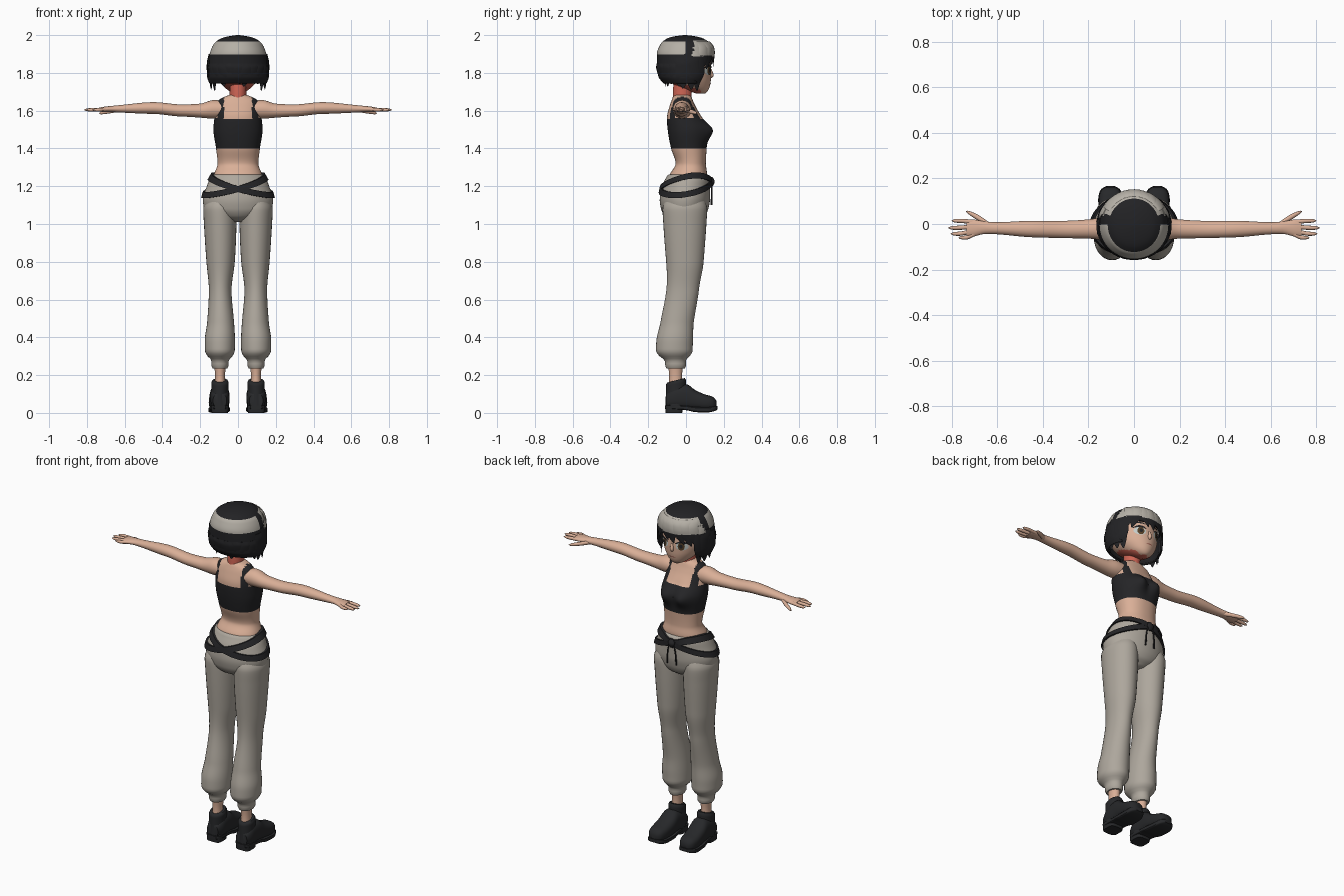
import bpy, bmesh
from math import sin, cos, pi, exp, sqrt
from mathutils import Vector

old = bpy.data.objects.get("Cube")
if old:
    bpy.data.objects.remove(old, do_unlink=True)

def material(name, *rgb):
    m = bpy.data.materials.new(name)
    m.use_nodes = True
    m.diffuse_color = (*rgb, 1)
    m.node_tree.nodes["Principled BSDF"].inputs["Base Color"].default_value = (*rgb, 1)
    return m

SKIN = material("skin", 0.70, 0.43, 0.31)
FLUSH = material("flushed skin", 0.62, 0.13, 0.09)
CLOTH = material("black cloth", 0.018, 0.018, 0.02)
HAIR = material("black hair", 0.016, 0.016, 0.018)
STREAK = material("pale hair streak", 0.46, 0.43, 0.38)
PANTS = material("warm grey trousers", 0.42, 0.385, 0.335)
BOOT = material("boot leather", 0.02, 0.021, 0.023)
WHITE = material("eye white", 0.55, 0.6, 0.58)
IRIS = material("brown iris", 0.09, 0.05, 0.02)
LIP = material("lip", 0.35, 0.12, 0.09)

def sample(rings, t):
    """Monotone cubic interpolation of a ring table at position t."""
    t = min(max(t, rings[0][0]), rings[-1][0])
    k = max(i for i in range(len(rings) - 1) if rings[i][0] <= t)
    h = rings[k + 1][0] - rings[k][0]
    u = (t - rings[k][0]) / h
    def secant(i, c):
        i = min(max(i, 0), len(rings) - 2)
        return (rings[i + 1][c] - rings[i][c]) / (rings[i + 1][0] - rings[i][0])
    def slope(i, c):
        a, b = secant(i - 1, c), secant(i, c)
        return 2 * a * b / (a + b) if a * b > 0 else 0
    return [(2*u**3 - 3*u*u + 1) * rings[k][c] + (3*u*u - 2*u**3) * rings[k + 1][c]
            + h * ((u**3 - 2*u*u + u) * slope(k, c) + (u**3 - u*u) * slope(k + 1, c)) for c in range(1, 5)]

def finish(name, bm, mats, rule=None, mirror=False, solid=0, angle=0.9):
    bmesh.ops.recalc_face_normals(bm, faces=bm.faces)
    for f in bm.faces:
        f.material_index = rule(f.calc_center_median(), f.normal) if rule else 0
    me = bpy.data.meshes.new(name)
    bm.to_mesh(me)
    bm.free()
    ob = bpy.data.objects.new(name, me)
    bpy.context.scene.collection.objects.link(ob)
    for m in mats:
        me.materials.append(m)
    if solid:
        mod = ob.modifiers.new("thickness", "SOLIDIFY")
        mod.thickness, mod.offset = solid, -1
    if mirror:
        ob.modifiers.new("mirror", "MIRROR")
    bpy.ops.object.select_all(action="DESELECT")
    ob.select_set(True)
    bpy.context.view_layer.objects.active = ob
    bpy.ops.object.shade_smooth_by_angle(angle=angle)

def bridge(bm, loops, ends):
    """Join vertex loops with quads and fill the chosen end loops."""
    for a, b in zip(loops, loops[1:]):
        for i in range(len(a)):
            bm.faces.new((a[i - 1], a[i], b[i], b[i - 1]))
    for e in ends:
        bm.faces.new(loops[e])

def loft(name, rings, mats, axis="z", steps=30, n=32, p=2.0, warp=None, drop=None, **kw):
    """Rings are (position on axis, two centre coordinates, two radii)."""
    bm, loops = bmesh.new(), []
    for s in range(steps + 1):
        t = rings[0][0] + (rings[-1][0] - rings[0][0]) * s / steps
        c1, c2, r1, r2 = sample(rings, t)
        loop = []
        for i in range(n):
            c, d = cos(2 * pi * i / n), sin(2 * pi * i / n)
            a = c1 + r1 * abs(c) ** (2 / p) * (1 if c > 0 else -1)
            b = c2 + r2 * abs(d) ** (2 / p) * (1 if d > 0 else -1)
            v = Vector({"z": (a, b, t), "y": (a, t, b), "x": (t, a, b)}[axis])
            loop.append(bm.verts.new(warp(v) if warp else v))
        loops.append(loop)
    bridge(bm, loops, (0, -1))
    if drop:
        bmesh.ops.delete(bm, geom=[f for f in bm.faces if drop(f, f.calc_center_median())], context="FACES")
    finish(name, bm, mats, **kw)

# Torso with crop top: bust by warp, neckline and armholes by rule
def bust(v):
    if v.y > 0:
        v.y += 0.035 * exp(-((abs(v.x) - 0.055) / 0.045) ** 2 - ((v.z - 1.495) / 0.05) ** 2)
    return v

def top_rule(c, n):
    edge = 1.555 if abs(c.x) < 0.075 else 1.70 if abs(c.x) < 0.108 else 1.56
    return 1 if 1.40 < c.z < edge else 0

TORSO = [(1.20, 0, 0, .14, .10), (1.26, 0, .012, .128, .098), (1.32, 0, .025, .108, .08),
         (1.40, 0, .015, .116, .094), (1.5, 0, .008, .13, .105), (1.57, 0, -.01, .124, .09), (1.62, 0, -.018, .118, .07),
         (1.65, 0, -.02, .108, .058), (1.67, 0, -.02, .08, .05), (1.685, 0, -.02, .04, .04)]
loft("torso_and_crop_top", TORSO, [SKIN, CLOTH], steps=90, n=72, p=2.2, warp=bust, rule=top_rule)
loft("neck", [(1.63, 0, -.02, .055, .052), (1.68, 0, -.02, .044, .05), (1.78, 0, -.012, .043, .05)], [FLUSH], steps=10)

# Arms and hands
loft("arms", [(.07, -.02, 1.607, .05, .045), (.13, -.02, 1.607, .05, .049), (.2, -.022, 1.6, .042, .037),
              (.3, -.024, 1.601, .038, .032), (.45, -.022, 1.614, .036, .031), (.62, -.018, 1.61, .026, .02),
              (.66, -.016, 1.609, .028, .017), (.71, -.018, 1.607, .038, .014), (.735, -.02, 1.606, .034, .01)],
     [SKIN], axis="x", steps=40, n=24, mirror=True)
for finger, y0, y1, tip in (("index", .008, .014, .8), ("middle", -.011, -.017, .815),
                            ("ring", -.029, -.043, .805), ("little", -.044, -.06, .77)):
    loft(finger + "_fingers", [(.7, y0, 1.607, .010, .010), (tip - .03, y1, 1.605, .009, .009),
                               (tip - .008, y1, 1.604, .006, .006), (tip, y1, 1.604, .001, .001)],
         [SKIN], axis="x", steps=10, n=10, mirror=True)
loft("thumbs", [(.635, -.005, 1.605, .012, .012), (.68, .025, 1.596, .013, .011), (.725, .05, 1.588, .008, .008),
                (.737, .056, 1.586, .001, .001)], [SKIN], axis="x", steps=12, n=10, mirror=True)

# Trousers: hips, legs, gathered cuffs, with bare ankles below
HIPS = [(1.01, 0, .0, .05, .06), (1.04, 0, -.005, .13, .105), (1.08, 0, -.007, .178, .125), (1.13, 0, -.006, .186, .133),
        (1.2, 0, 0, .165, .128), (1.255, 0, .012, .14, .112), (1.262, 0, .012, .132, .104)]
loft("trouser_hips", HIPS, [PANTS], steps=36, n=48)
loft("trouser_legs", [(.235, .095, -.055, .038, .048), (.245, .095, -.055, .045, .054), (.28, .095, -.057, .046, .056),
                      (.295, .095, -.06, .062, .075), (.33, .096, -.062, .079, .097), (.38, .096, -.06, .08, .097),
                      (.48, .092, -.047, .071, .088), (.65, .094, -.018, .06, .086), (.8, .092, -.006, .075, .099),
                      (1., .094, -.006, .086, .114), (1.08, .096, -.006, .088, .118), (1.14, .09, -.004, .07, .1)],
     [PANTS], steps=70, mirror=True)
loft("ankles", [(.12, .095, -.055, .03, .038), (.19, .095, -.055, .026, .034), (.26, .095, -.055, .032, .04)],
     [SKIN], steps=8, n=20, mirror=True)

# Two tilted straps that cross at the back and meet in front
for name, tilt in (("hip_strap_rising", 0.048), ("hip_strap_falling", -0.048)):
    bm, loops = bmesh.new(), []
    for i in range(64):
        a, loop = 2 * pi * i / 64, []
        for dr, dz in ((-.008, -.016), (.01, -.016), (.01, .016), (-.008, .016)):
            z = 1.205 + tilt * cos(a) + 0.02 * sin(a) + dz
            cx, cy, rx, ry = sample(HIPS, z)
            loop.append(bm.verts.new((cx + (rx + dr) * cos(a), cy + (ry + dr) * sin(a), z)))
        loops.append(loop)
    bridge(bm, loops + loops[:1], ())
    finish(name, bm, [CLOTH], angle=0.6)
loft("strap_knot", [(1.2, 0, .136, .01, .006), (1.225, 0, .138, .022, .014), (1.25, 0, .134, .01, .006)],
     [CLOTH], steps=8, n=12)
loft("drawstrings", [(1.1, .03, .134, .005, .005), (1.17, .026, .137, .004, .004), (1.23, .01, .138, .004, .004)],
     [CLOTH], steps=8, n=8, mirror=True)

# Boots: slanted shaft, foot, sole and heel block
loft("boot_shafts", [(.03, .096, -.05, .048, .058), (.1, .096, -.052, .044, .055), (.165, .095, -.053, .046, .053),
                     (.172, .095, -.053, .04, .046)], [BOOT], steps=14, n=28, mirror=True,
     warp=lambda v: v + Vector((0, 0, 3.5 * (v.y + .055) * max(0, v.z - .1))))
loft("boot_feet", [(-.105, .096, .065, .036, .035), (-.06, .096, .08, .05, .06), (0, .097, .084, .052, .068),
                   (.05, .099, .068, .054, .052), (.1, .102, .056, .053, .042), (.145, .103, .05, .043, .034),
                   (.162, .103, .045, .022, .018)], [BOOT], axis="y", steps=24, n=28, p=2.6, mirror=True)
loft("boot_soles", [(-.112, .096, .03, .03, .009), (-.09, .096, .03, .046, .011), (0, .097, .026, .05, .012),
                    (.05, .099, .018, .056, .014), (.11, .102, .016, .055, .014), (.15, .103, .022, .044, .013),
                    (.166, .103, .027, .02, .01)], [BOOT], axis="y", steps=24, n=24, p=6, mirror=True, angle=0.6)
loft("boot_heels", [(0, .096, -.064, .044, .044), (.04, .096, -.062, .048, .048)], [BOOT],
     steps=2, n=24, p=4, mirror=True, angle=0.6)

# Head, with nose and painted features laid on the surface
HEAD = [(1.69, 0, .078, .018, .022), (1.7, 0, .07, .04, .042), (1.73, 0, .038, .078, .088), (1.77, 0, .012, .108, .12),
        (1.81, 0, 0, .122, .133), (1.88, 0, -.002, .128, .13), (1.96, 0, 0, .085, .09)]
loft("head", HEAD, [SKIN, FLUSH], n=48, steps=36, rule=lambda c, n: 1 if n.z < -.75 and c.y < .08 else 0)
loft("nose", [(1.772, 0, .128, .006, .006), (1.785, 0, .132, .011, .014), (1.82, 0, .128, .007, .008)],
     [SKIN], steps=8, n=12)
for name, mat, x, z, w, h, lift, bend in (
        ("eye_whites", WHITE, .056, 1.812, .03, .024, .003, 0), ("irises", IRIS, .054, 1.812, .017, .023, .005, 0),
        ("pupils", HAIR, .054, 1.813, .008, .012, .007, 0), ("upper_lashes", HAIR, .058, 1.838, .034, .006, .007, .012),
        ("eyebrows", HAIR, .056, 1.862, .03, .004, .004, .006), ("mouth", LIP, 0, 1.742, .02, .003, .004, 0)):
    bm, loops = bmesh.new(), []
    for r in (.25, .5, .75, 1):
        loop = []
        for i in range(20):
            a = 2 * pi * i / 20
            px, pz = x + w * r * cos(a), z + h * r * sin(a) - bend * (r * cos(a)) ** 2
            cx, cy, rx, ry = sample(HEAD, pz)
            loop.append(bm.verts.new((px, cy + ry * sqrt(1 - (px / rx) ** 2) + lift, pz)))
        loops.append(loop)
    bridge(bm, loops, (0,))
    finish(name, bm, [mat], mirror=x > 0)

# Bob haircut: cap with face opening, pale band by rule
CAP = [(1.745, 0, -.002, .152, .118), (1.78, 0, -.004, .163, .142), (1.83, 0, -.004, .161, .15), (1.9, 0, -.004, .15, .15),
       (1.95, 0, -.002, .13, .134), (1.98, 0, -.004, .095, .1), (1.993, 0, -.005, .055, .06), (2.0, 0, -.005, .008, .008)]

def band(c, n):
    return 1 if (c.y > .04 and 1.888 < c.z < 1.972) or (c.y < 0 and 1.9 < c.z < 1.965) else 0

loft("hair_cap", CAP, [HAIR, STREAK], steps=60, n=72, rule=band, solid=.012,
     drop=lambda f, c: c.z < 1.87 and (c.y > 0.055 or len(f.verts) > 4))

def lock(name, a0, a1, z0, z1, width, out):
    """Flat tapering strand over the cap, from angle a0 at z0 to a1 at z1."""
    bm, loops = bmesh.new(), []
    for u in [s / 16 for s in range(17)]:
        a, z = a0 + (a1 - a0) * u * u, z0 + (z1 - z0) * u
        cx, cy, rx, ry = sample(CAP, z)
        side, radial = Vector((cos(a), -sin(a), 0)), Vector((sin(a), cos(a), 0))
        mid = Vector((rx * sin(a), cy + ry * cos(a), z)) + radial * (out - .006 * u)
        w, t = width * min(1, (1.02 - u) * 2.2) ** .8, .009 * min(1.05 - u, .2 + 4 * u)
        loops.append([bm.verts.new(mid + side * w * cos(k * pi / 4) + radial * t * sin(k * pi / 4)) for k in range(8)])
    bridge(bm, loops, (0, -1))
    finish(name, bm, [HAIR, STREAK], rule=band)

# Bangs, side locks and ragged hem
for i, (a, b, tip) in enumerate(((-.85, -1.0, 1.8), (-.55, -.75, 1.82), (-.25, -.5, 1.83), (.05, -.12, 1.83),
                                 (.3, .12, 1.84), (.55, .72, 1.82), (.85, 1.0, 1.8))):
    lock(f"bang_{i + 1}", a, b, 1.965, tip, .032, .004)
for word, s in (("left", 1), ("right", -1)):
    lock(word + "_face_lock", 1.08 * s, 1.0 * s, 1.93, 1.705, .036, 0)
    lock(word + "_cheek_lock", 1.35 * s, 1.3 * s, 1.9, 1.712, .04, 0)
    lock(word + "_ear_lock", 1.65 * s, 1.7 * s, 1.88, 1.718, .04, 0)
for i in range(9):
    a = 1.95 + i * (2 * pi - 3.9) / 8
    lock(f"hem_lock_{i + 1}", a, a + (.08 if i % 2 else -.06), 1.85, 1.728 + .012 * (i % 3), .034, -.002)
